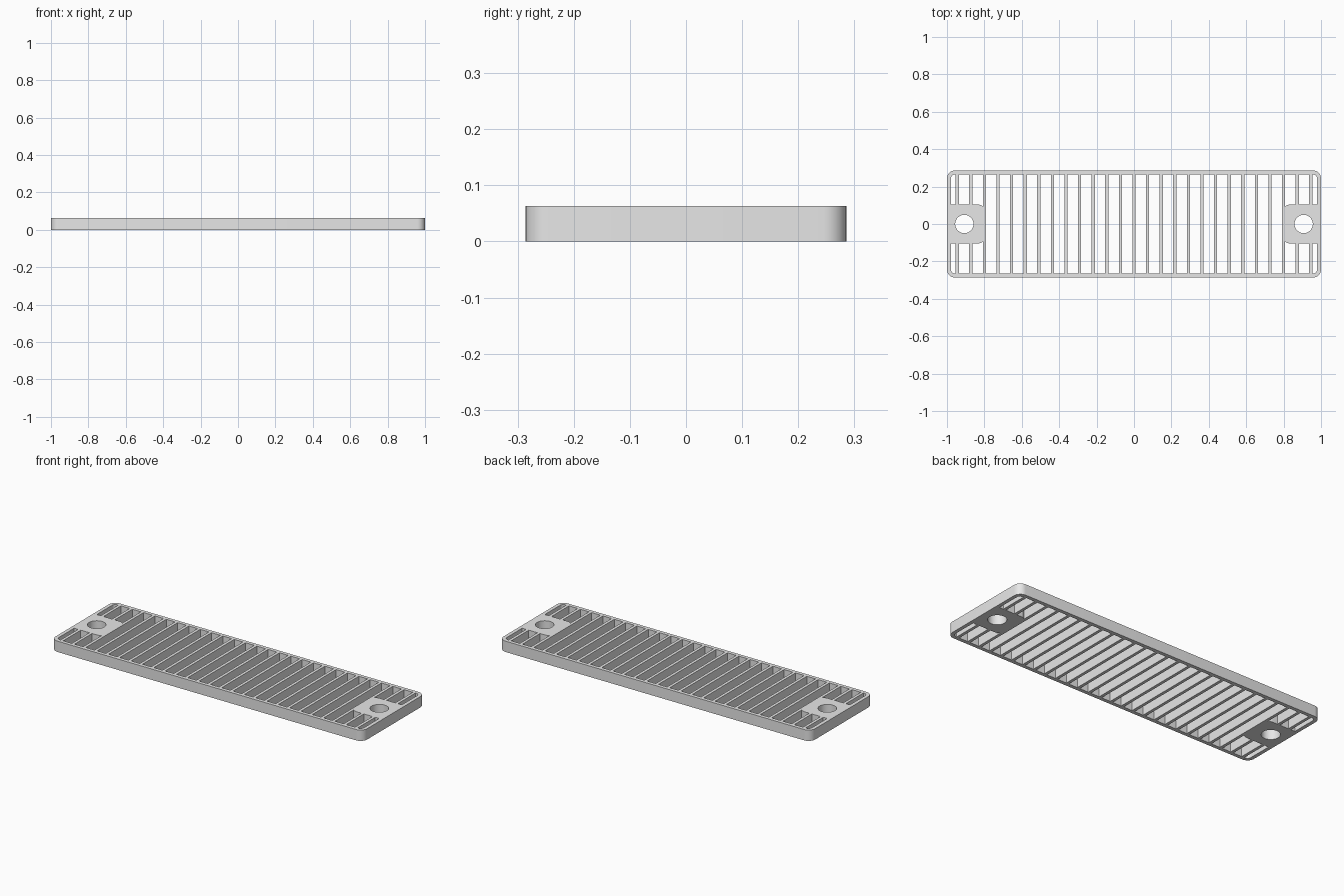
import bpy
from math import cos, sin, pi, radians

if "Cube" in bpy.data.objects:
    bpy.data.objects.remove(bpy.data.objects["Cube"])

HALF_X, HALF_Y, HEIGHT = 1.0, 0.286, 0.063
WALL, BAR, PITCH = 0.021, 0.017, 0.0727
LAST_BAR, TAB_BAR = 13, 11          # bars each side of the middle; bar at the tab edge
TAB_Y, TAB_EDGE, TAB_R = 0.104, 0.795, 0.04
HOLE_X, HOLE_R = 0.907, 0.049
IN_X, IN_Y = HALF_X - WALL, HALF_Y - WALL


def arc(cx, cy, r, start, end, steps=8):
    """Points on an arc, angles in degrees."""
    angles = [radians(start + (end - start) * i / steps) for i in range(steps + 1)]
    return [(cx + r * cos(a), cy + r * sin(a)) for a in angles]


def rounded_rect(hx, hy, r):
    pts = []
    for i, (sx, sy) in enumerate([(1, 1), (-1, 1), (-1, -1), (1, -1)]):
        pts += arc(sx * (hx - r), sy * (hy - r), r, 90 * i, 90 * i + 90)
    return pts


def add_loop(curve, pts):
    spline = curve.splines.new('POLY')
    spline.points.add(len(pts) - 1)
    for p, (x, y) in zip(spline.points, pts):
        p.co = (x, y, 0, 1)
    spline.use_cyclic_u = True


# Flat outline of the grille: every loop inside the rim becomes an opening
curve = bpy.data.curves.new("vent_grille", 'CURVE')
curve.dimensions = '2D'
curve.fill_mode = 'BOTH'
curve.extrude = HEIGHT / 2
add_loop(curve, rounded_rect(HALF_X, HALF_Y, 0.042))

# Full-width slots between the middle bars
for k in range(-TAB_BAR, TAB_BAR):
    x0, x1 = k * PITCH + BAR / 2, (k + 1) * PITCH - BAR / 2
    add_loop(curve, [(x0, -IN_Y), (x1, -IN_Y), (x1, IN_Y), (x0, IN_Y)])

# Short slots above and below the mounting tabs, mirrored to all four corners
short_slots = []
for k in range(TAB_BAR, LAST_BAR + 1):
    x0 = k * PITCH + BAR / 2
    x1 = IN_X if k == LAST_BAR else (k + 1) * PITCH - BAR / 2
    if k == TAB_BAR:                # rounded corner of the tab
        inner = arc(TAB_EDGE + TAB_R, TAB_Y - TAB_R, TAB_R, 132, 90) + [(x1, TAB_Y)]
        inner[0] = (x0, inner[0][1])
    else:
        inner = [(x0, TAB_Y), (x1, TAB_Y)]
    if k == LAST_BAR:               # rounded inner corner of the rim
        r = (x1 - x0) * 0.85
        outer = arc(x1 - r, IN_Y - r, r, 0, 90) + [(x0, IN_Y)]
    else:
        outer = [(x1, IN_Y), (x0, IN_Y)]
    short_slots.append(inner + outer)

for sx in (1, -1):
    for sy in (1, -1):
        for slot in short_slots:
            add_loop(curve, [(sx * x, sy * y) for x, y in slot])
    # Screw hole in each tab
    add_loop(curve, arc(sx * HOLE_X, 0, HOLE_R, 0, 360, 48)[:-1])

grille = bpy.data.objects.new("vent_grille", curve)
bpy.context.collection.objects.link(grille)
grille.location.z = HEIGHT / 2

# Turn into one welded mesh
bpy.ops.object.select_all(action='DESELECT')
grille.select_set(True)
bpy.context.view_layer.objects.active = grille
bpy.ops.object.convert(target='MESH')
grille = bpy.context.view_layer.objects.active
bpy.ops.object.mode_set(mode='EDIT')
bpy.ops.mesh.select_all(action='SELECT')
bpy.ops.mesh.remove_doubles(threshold=0.0001)
bpy.ops.mesh.normals_make_consistent(inside=False)
bpy.ops.object.mode_set(mode='OBJECT')
bpy.ops.object.shade_smooth_by_angle(angle=radians(30))

# Plain grey plastic
grey = bpy.data.materials.new("light_grey")
grey.use_nodes = True
grey.diffuse_color = (0.8, 0.8, 0.8, 1)
grey.node_tree.nodes["Principled BSDF"].inputs["Base Color"].default_value = (0.8, 0.8, 0.8, 1)
grille.data.materials.clear()
grille.data.materials.append(grey)
